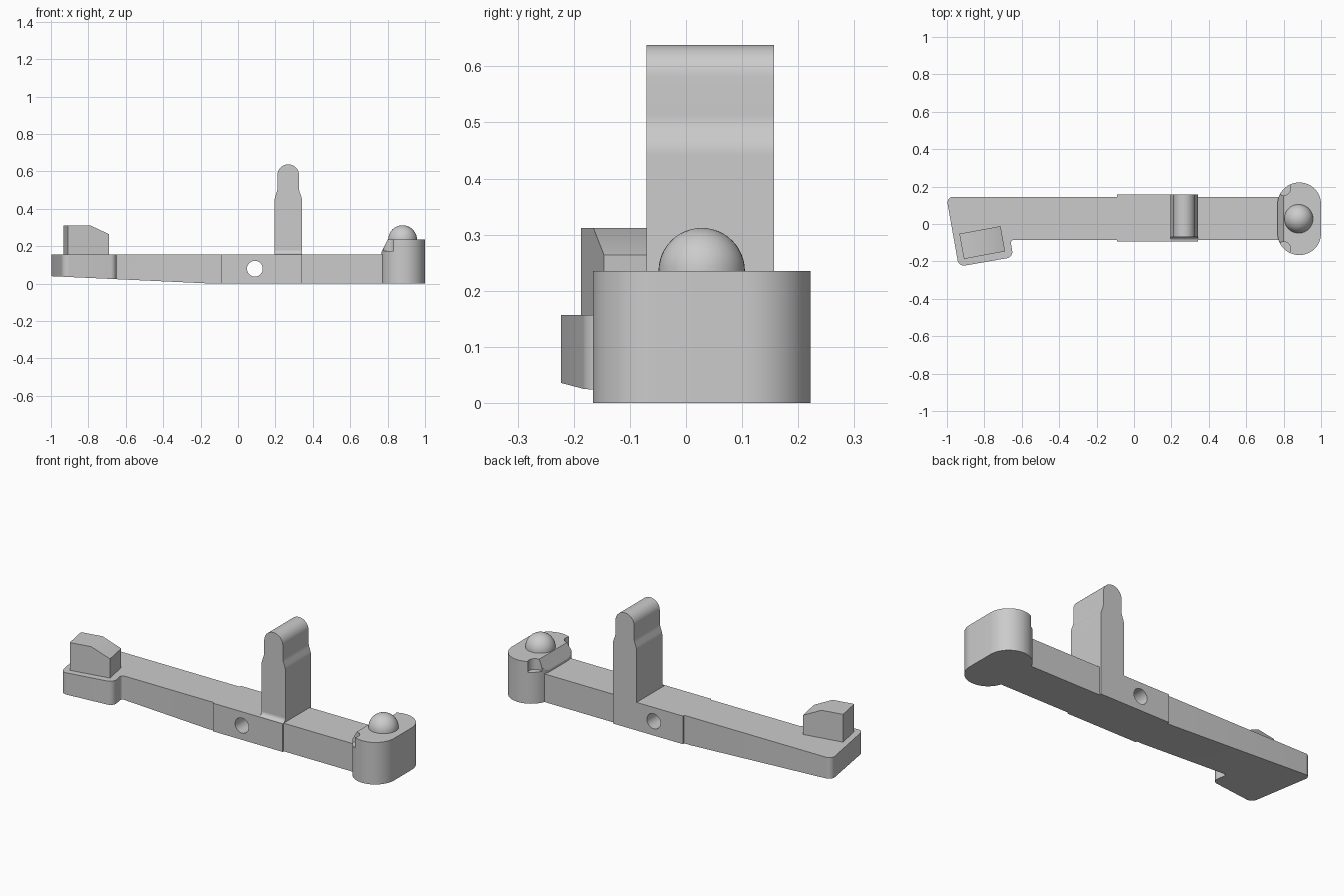
import bpy, bmesh, math
from mathutils import Vector, Matrix

cube = bpy.data.objects.get("Cube")
if cube:
    bpy.data.objects.remove(cube, do_unlink=True)

GREY = (0.6, 0.6, 0.6, 1)
grey = bpy.data.materials.new("plain grey")
grey.use_nodes = True
grey.diffuse_color = GREY
grey.node_tree.nodes["Principled BSDF"].inputs["Base Color"].default_value = GREY


def rounded(corners, steps=10):
    """Outline from (x, y, radius) corners, each replaced by an arc."""
    out = []
    n = len(corners)
    for i, (x, y, r) in enumerate(corners):
        p = Vector((x, y, 0))
        if r == 0:
            out.append((x, y))
            continue
        a = (Vector((*corners[i - 1][:2], 0)) - p).normalized()
        b = (Vector((*corners[(i + 1) % n][:2], 0)) - p).normalized()
        half = a.angle(b) / 2
        centre = p + (a + b).normalized() * r / math.sin(half)
        reach = r / math.tan(half)
        start = (p + a * reach - centre).normalized()
        end = (p + b * reach - centre).normalized()
        for k in range(steps + 1):
            v = centre + r * start.slerp(end, k / steps)
            out.append((v.x, v.y))
    return out


def finish(name, bm):
    bmesh.ops.recalc_face_normals(bm, faces=bm.faces[:])
    mesh = bpy.data.meshes.new(name)
    bm.to_mesh(mesh)
    bm.free()
    mesh.materials.append(grey)
    obj = bpy.data.objects.new(name, mesh)
    bpy.context.collection.objects.link(obj)
    return obj


def prism(name, outline, axis, low, high, edit=None):
    """Extrude a flat outline along one axis."""
    place = {"x": lambda u, v: (low, u, v),
             "y": lambda u, v: (u, low, v),
             "z": lambda u, v: (u, v, low)}[axis]
    bm = bmesh.new()
    face = bm.faces.new([bm.verts.new(place(u, v)) for u, v in outline])
    new = bmesh.ops.extrude_face_region(bm, geom=[face])["geom"]
    shift = Vector([(high - low) * (axis == c) for c in "xyz"])
    bmesh.ops.translate(bm, vec=shift, verts=[g for g in new if isinstance(g, bmesh.types.BMVert)])
    if edit:
        edit(bm)
    return finish(name, bm)


def box(name, x0, x1, y0, y1, z0, z1):
    return prism(name, [(x0, y0), (x1, y0), (x1, y1), (x0, y1)], "z", z0, z1)


def rod(name, axis, u, v, radius, low, high):
    ring = [(u + radius * math.cos(t * math.tau / 40), v + radius * math.sin(t * math.tau / 40))
            for t in range(40)]
    return prism(name, ring, axis, low, high)


def combine(target, other, operation):
    """Apply a boolean and remove the helper."""
    mod = target.modifiers.new(operation, "BOOLEAN")
    mod.object, mod.operation, mod.solver = other, operation, "EXACT"
    bpy.context.view_layer.objects.active = target
    bpy.ops.object.modifier_apply(modifier=mod.name)
    bpy.data.objects.remove(other, do_unlink=True)


DECK = 0.157


# Long bar with the skewed foot, underside rising towards its end
def taper(bm):
    bmesh.ops.bisect_plane(bm, geom=bm.verts[:] + bm.edges[:] + bm.faces[:],
                           plane_co=(-0.13, 0, 0), plane_no=(1, 0, 0))
    for v in bm.verts:
        if v.co.z < 0.01:
            v.co.z = max(0, (-0.13 - v.co.x) * 0.046)


plan = rounded([(-1.003, 0.145, 0.03), (-0.937, -0.228, 0.035), (-0.645, -0.177, 0.035),
                (-0.661, -0.085, 0.015), (0.88, -0.085, 0), (0.88, 0.145, 0)])
bar = prism("lever_bar", plan, "z", 0, DECK, taper)

# Thicker pivot block with a cross hole
combine(bar, box("pivot_block", -0.09, 0.342, -0.094, 0.157, 0, DECK), "UNION")
combine(bar, rod("pivot_hole", "y", 0.09, 0.08, 0.042, -0.3, 0.3), "DIFFERENCE")

# Upright fin with shoulders, round tip and a fillet at its front foot
fin_outline = rounded([(0.195, DECK, 0), (0.342, DECK, 0), (0.342, 0.455, 0.08),
                       (0.326, 0.5, 0.08), (0.326, 0.638, 0.057), (0.211, 0.638, 0.057),
                       (0.211, 0.5, 0.08), (0.195, 0.455, 0.08)])
fin = prism("upright_fin", fin_outline, "y", -0.07, 0.157)
fillet = rounded([(-0.06, 0.15, 0), (-0.094, 0.15, 0), (-0.094, DECK, 0),
                  (-0.07, DECK, 0.023), (-0.07, 0.183, 0), (-0.06, 0.183, 0)])
foot_fillet = prism("fin_fillet", fillet, "x", 0.195, 0.342)

# Rounded end block with a bevelled inner edge and two corner pockets
head_plan = rounded([(0.767, -0.166, 0.116), (1, -0.166, 0.116),
                     (1, 0.222, 0.116), (0.767, 0.222, 0.116)], 16)
head = prism("end_block", head_plan, "z", 0, 0.235)
bevel = [(0.7, 0.17), (0.767, 0.17), (0.8, 0.235), (0.805, 0.245), (0.7, 0.245)]
combine(head, prism("bevel_cutter", bevel, "y", -0.3, 0.3), "DIFFERENCE")
for y in (-0.132, 0.19):
    combine(head, rod("pocket_cutter", "z", 0.8, y, 0.037, 0.175, 0.3), "DIFFERENCE")

# Half ball on the end block
bm = bmesh.new()
bmesh.ops.create_uvsphere(bm, u_segments=40, v_segments=24, radius=0.077,
                          matrix=Matrix.Translation((0.88, 0.028, 0.235)))
bmesh.ops.delete(bm, geom=[v for v in bm.verts if v.co.z < 0.2349], context="VERTS")
ball = finish("contact_ball", bm)

# Sloped peg standing on the foot, turned with it
peg_side = [(0, 0.15), (0.224, 0.15), (0.224, 0.264), (0.12, 0.312), (0, 0.312)]
peg = prism("foot_peg", peg_side, "y", 0, 0.137)
peg.data.transform(Matrix.Translation((-0.909, -0.187, 0)) @ Matrix.Rotation(math.radians(10.5), 4, "Z"))

for obj in (bar, fin, foot_fillet, head, ball, peg):
    bpy.ops.object.select_all(action="DESELECT")
    obj.select_set(True)
    bpy.context.view_layer.objects.active = obj
    bpy.ops.object.shade_smooth_by_angle(angle=math.radians(25))
